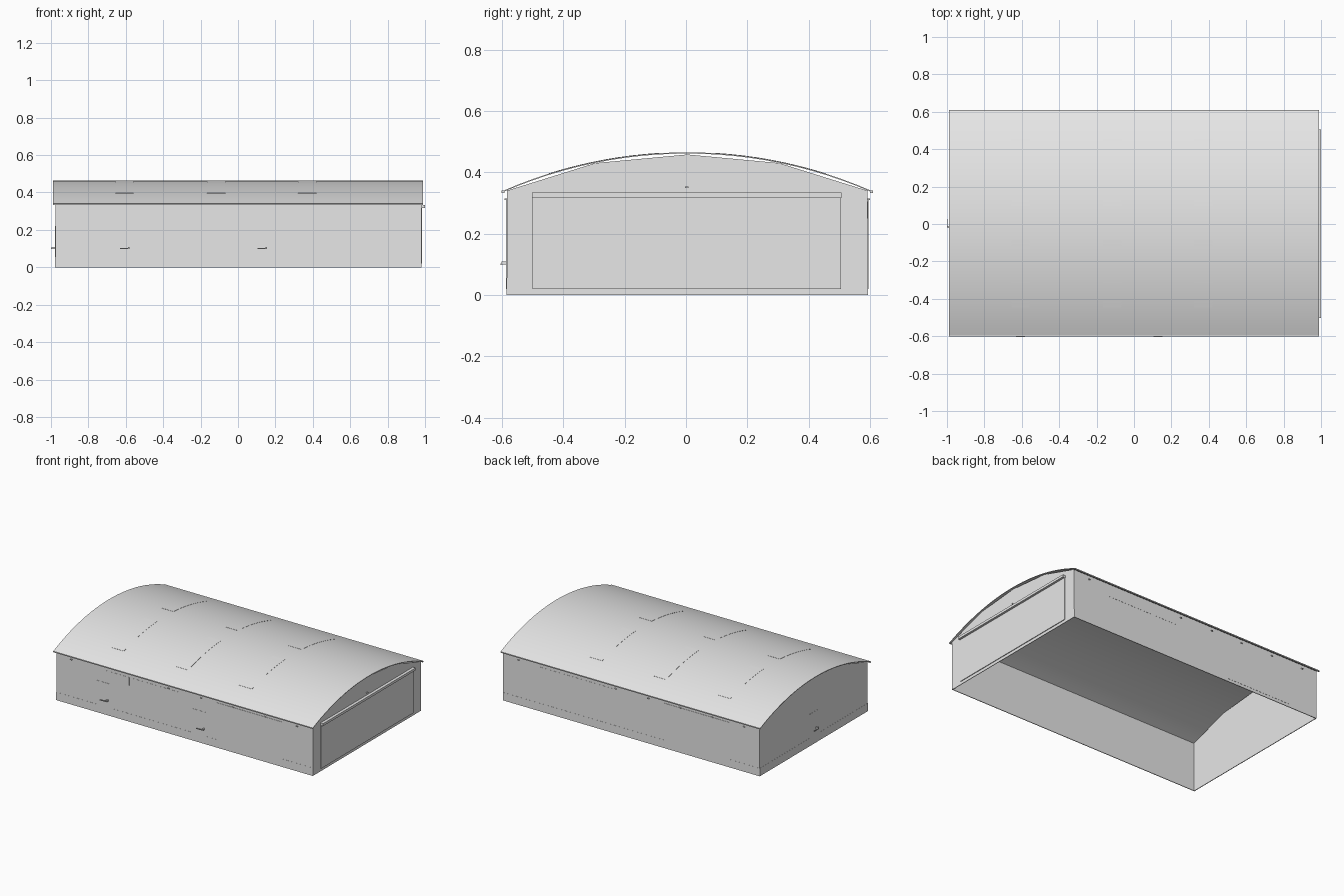
import bpy
import bmesh
from math import radians

cube = bpy.data.objects.get("Cube")
if cube:
    bpy.data.objects.remove(cube, do_unlink=True)

# One pale grey for the whole building
grey = bpy.data.materials.new("pale grey")
grey.use_nodes = True
colour = (0.8, 0.8, 0.8, 1)
grey.diffuse_color = colour
grey.node_tree.nodes["Principled BSDF"].inputs["Base Color"].default_value = colour

YC = 0.004            # building centre line
X0, X1 = -0.977, 0.98  # end walls
HALF = 0.588          # half depth of the walls
EAVE = 0.335
T = 0.004             # sheet thickness
SKIN = 0.002          # raised panel thickness


def prism(name, profile, x0, x1, smooth=False):
    """Extrude a closed (y, z) profile along x."""
    bm = bmesh.new()
    face = bm.faces.new([bm.verts.new((x0, y, z)) for y, z in profile])
    out = bmesh.ops.extrude_face_region(bm, geom=[face])
    verts = [v for v in out["geom"] if isinstance(v, bmesh.types.BMVert)]
    bmesh.ops.translate(bm, verts=verts, vec=(x1 - x0, 0, 0))
    bmesh.ops.recalc_face_normals(bm, faces=bm.faces)
    mesh = bpy.data.meshes.new(name)
    bm.to_mesh(mesh)
    bm.free()
    mesh.materials.append(grey)
    obj = bpy.data.objects.new(name, mesh)
    bpy.context.collection.objects.link(obj)
    if smooth:
        bpy.ops.object.select_all(action="DESELECT")
        obj.select_set(True)
        bpy.context.view_layer.objects.active = obj
        bpy.ops.object.shade_smooth_by_angle(angle=radians(30))
    return obj


def box(name, x, y, z):
    """Box from (low, high) pairs."""
    return prism(name, [(y[0], z[0]), (y[1], z[0]), (y[1], z[1]), (y[0], z[1])], *x)


def arch(y):
    """Roof height: a circular arc over the span."""
    radius = 1.5
    return 0.465 - radius + (radius ** 2 - (y - YC) ** 2) ** 0.5


def curved_sheet(name, x0, x1, y0, y1, lift, thick, steps):
    ys = [y0 + (y1 - y0) * i / steps for i in range(steps + 1)]
    upper = [(y, arch(y) + lift) for y in ys]
    lower = [(y, z - thick) for y, z in reversed(upper)]
    return prism(name, upper + lower, x0, x1, True)


# Roof sheet
curved_sheet("roof", -0.99, 0.99, YC - 0.604, YC + 0.604, 0, T, 24)

# Skylights, three on each slope
for x in (-0.607, -0.117, 0.37):
    for side in (-1, 1):
        ends = sorted((YC + side * 0.09, YC + side * 0.45))
        curved_sheet("skylight", x - 0.049, x + 0.049, *ends, 0.001, SKIN, 8)

# End walls with a faceted gable
gable = [(-HALF, 0), (HALF, 0), (HALF, 0.34), (0.3, 0.43), (0, 0.458),
         (-0.3, 0.43), (-HALF, 0.34)]
gable = [(y + YC, z) for y, z in gable]
prism("left_end_wall", gable, X1 - T, X1)
prism("right_end_wall", gable, X0, X0 + T)


def on_side(side, a, b):
    """Depth range measured outward from a long wall."""
    return sorted((YC + side * (HALF + a), YC + side * (HALF + b)))


# Long walls and their fittings, the back turned half round from the front
for side, label in ((-1, "front"), (1, "back")):
    def flip(a, b):
        return sorted((-side * a, -side * b))

    box(label + "_wall", (X0, X1), on_side(side, -T, 0), (0, EAVE + 0.003))
    box(label + "_gutter", (-0.99, 0.99), on_side(side, 0.008, 0.017), (EAVE - 0.002, EAVE + 0.005))
    # Plinth band
    box(label + "_plinth", (X0, X1), on_side(side, 0, 0.0008), (0, 0.055))
    # Large door panel
    box(label + "_large_door", flip(0.25, 0.75), on_side(side, 0, SKIN), (0.02, 0.31))
    # Window band of three panes
    start = -0.6 if side < 0 else -0.71
    for i in range(3):
        a = start + i * 0.19
        box(label + "_window", flip(a, a + 0.18), on_side(side, 0, 0.001), (0.25, 0.305))
    # Lamps below the eave
    for x in (-0.86, -0.12, 0.13, 0.37, 0.615, 0.86):
        box(label + "_lamp", flip(x - 0.006, x + 0.006), on_side(side, 0, 0.008), (0.309, 0.314))

# Entrance doors with lever handles
front_face = YC - HALF
for x in (-0.62, 0.115):
    box("entrance_door", (x - 0.05, x + 0.05), (front_face - 0.0015, front_face), (0.005, 0.22))
    box("door_handle", (x - 0.012, x + 0.037), (front_face - 0.02, front_face - 0.016), (0.098, 0.103))
    box("handle_mount", (x + 0.031, x + 0.041), (front_face - 0.018, front_face), (0.099, 0.109))

# Door on the right end
box("end_door", (X0 - 0.0015, X0), (-0.05, 0.05), (0.005, 0.22))
box("end_door_handle", (-1, -0.996), (-0.02, 0.026), (0.098, 0.103))
box("end_handle_mount", (-0.998, X0), (-0.022, -0.012), (0.099, 0.109))
box("end_plinth", (X0 - 0.0008, X0), (YC - HALF, YC + HALF), (0, 0.055))

# Sliding door, its rail and lamp on the left end
box("sliding_door", (X1, X1 + 0.005), (-0.5, 0.505), (0.02, 0.32))
box("sliding_door_rail", (X1, 1), (-0.502, 0.506), (0.317, 0.334))
box("end_lamp", (X1, X1 + 0.008), (-0.004, 0.008), (0.349, 0.354))
